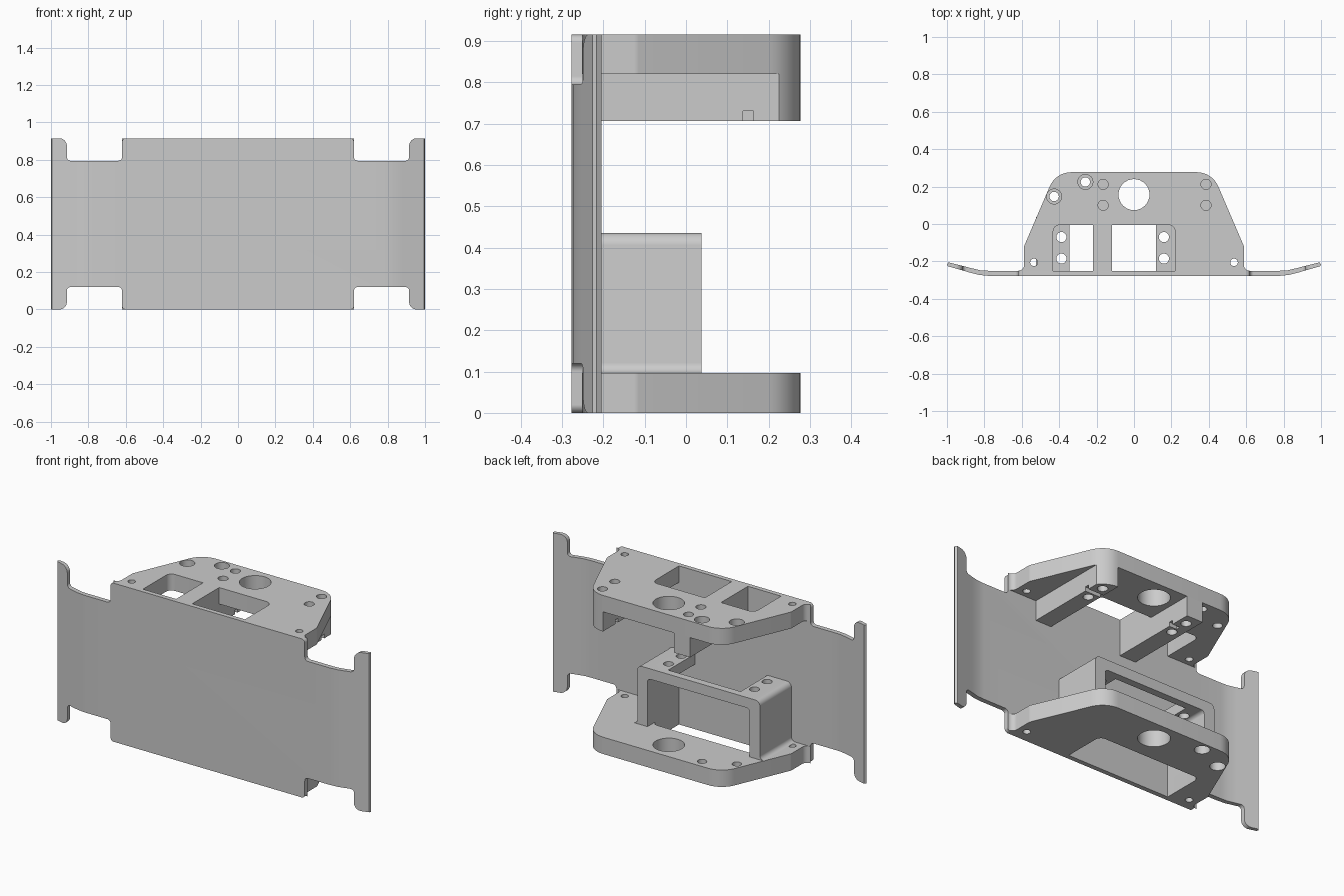
import bpy
import math
from mathutils import Vector

cube = bpy.data.objects.get("Cube")
if cube:
    bpy.data.objects.remove(cube, do_unlink=True)

H = 0.915                      # overall height
BACK = -0.25                   # rear face of the front plate

grey = bpy.data.materials.new("plain grey")
grey.use_nodes = True
COLOUR = (0.6, 0.6, 0.6, 1)
grey.diffuse_color = COLOUR
grey.node_tree.nodes["Principled BSDF"].inputs["Base Color"].default_value = COLOUR


def rounded(corners, steps=8):
    """Round each (x, y, radius) corner of a closed outline."""
    out = []
    for i, (x, y, r) in enumerate(corners):
        p = Vector((x, y))
        if r == 0:
            out.append(p)
            continue
        a = (Vector(corners[i - 1][:2]) - p).normalized()
        b = (Vector(corners[(i + 1) % len(corners)][:2]) - p).normalized()
        half = a.angle(b) / 2
        centre = p + (a + b).normalized() * (r / math.sin(half))
        start = p + a * (r / math.tan(half)) - centre
        end = p + b * (r / math.tan(half)) - centre
        for k in range(steps + 1):
            out.append(centre + start.lerp(end, k / steps).normalized() * r)
    return out


def prism(name, outline, lo, hi, axis="z"):
    """Extrude a 2D outline along z (outline in xy) or y (outline in xz)."""
    n = len(outline)
    verts = []
    for h in (lo, hi):
        verts += [(p[0], p[1], h) if axis == "z" else (p[0], h, p[1]) for p in outline]
    faces = [list(range(n)), list(range(n, 2 * n))]
    faces += [(i, (i + 1) % n, n + (i + 1) % n, n + i) for i in range(n)]
    mesh = bpy.data.meshes.new(name)
    mesh.from_pydata(verts, [], faces)
    mesh.materials.append(grey)
    ob = bpy.data.objects.new(name, mesh)
    bpy.context.collection.objects.link(ob)
    select(ob)
    bpy.ops.object.mode_set(mode="EDIT")
    bpy.ops.mesh.select_all(action="SELECT")
    bpy.ops.mesh.normals_make_consistent(inside=False)
    bpy.ops.object.mode_set(mode="OBJECT")
    return ob


def select(ob):
    bpy.ops.object.select_all(action="DESELECT")
    ob.select_set(True)
    bpy.context.view_layer.objects.active = ob


def box(name, x0, x1, y0, y1, z0, z1, r=0):
    """Box whose two rear vertical edges may be rounded."""
    return prism(name, rounded([(x0, y0, 0), (x1, y0, 0), (x1, y1, r), (x0, y1, r)]), z0, z1)


def hole(x, y, r, z0=-1, z1=2):
    ring = [(x + r * math.cos(k * math.tau / 32), y + r * math.sin(k * math.tau / 32))
            for k in range(32)]
    return prism("cutter", ring, z0, z1)


def cut(ob, cutters, operation="DIFFERENCE"):
    """Apply each cutter to the part, then discard it."""
    select(ob)
    for c in cutters:
        m = ob.modifiers.new("cut", "BOOLEAN")
        m.operation, m.solver, m.object = operation, "EXACT", c
        bpy.ops.object.modifier_apply(modifier=m.name)
        bpy.data.objects.remove(c, do_unlink=True)


def mirrored(half):
    """Complete a right-half outline, listed front to back, across x = 0."""
    return half + [(-p[0], *p[1:]) for p in reversed(half)]


# Front plate: bent section trimmed by a notched front outline
bend = [(0.78, -0.277), (0.83, -0.272), (0.88, -0.259), (0.995, -0.226),
        (1, -0.216), (0.992, -0.205), (0.87, -0.236), (0.82, -0.248), (0.78, BACK)]
front_plate = prism("front_plate", mirrored(bend), 0, H)
notch = [(0.62, 0, 0.02), (0.62, 0.12, 0.02), (0.915, 0.12, 0.02),
         (0.915, 0, 0.04), (1.01, 0, 0)]
right = notch + [(x, H - z, r) for x, z, r in reversed(notch)]
trim = prism("trim", rounded(mirrored(right)), -0.4, 0, "y")
cut(front_plate, [trim], "INTERSECT")

# Top and bottom flanges share one outline
side = [(0.62, BACK, 0), (0.588, BACK, 0.03), (0.588, -0.12, 0.03), (0.418, 0.277, 0.125)]
outline = rounded(mirrored(side))
top_flange = prism("top_flange", outline, 0.82, H)
bottom_flange = prism("bottom_flange", outline, 0, 0.097)


def common_holes():
    return [hole(0, 0.157, 0.083), hole(-0.535, -0.205, 0.02), hole(0.535, -0.205, 0.02)]


BORES = [(-0.427, 0.147), (-0.26, 0.225)]
TOP_SCREWS = [(x, y) for x in (-0.165, 0.385) for y in (0.1, 0.212)]
LOW_SCREWS = [(x, y) for x in (-0.388, 0.16) for y in (-0.07, -0.185)]

cut(bottom_flange, common_holes()
    + [hole(x, y, 0.025) for x, y in BORES]
    + [hole(x, y, 0.04, -1, 0.045) for x, y in BORES]
    + [box("cutter", -0.432, 0.22, -0.3, -0.005, -1, 1, 0.035)])

cut(top_flange, common_holes()
    + [hole(x, y, 0.025) for x, y in BORES]
    + [hole(x, y, 0.04, 0.87, 2) for x, y in BORES]
    + [hole(x, y, 0.027) for x, y in TOP_SCREWS])
window = box("cutter", -0.432, 0.22, -0.3, -0.005, 0.5, 1, 0.035)
cut(window, [box("bar", -0.22, -0.117, -0.4, 0.2, 0.4, 1.1)])
cut(top_flange, [window])

# Hanging rails under the top flange, ending on its outline
rails = []
for name, x0, x1 in (("right_rail", -0.22, -0.117), ("left_rail", 0.337, 0.437)):
    rail = box(name, x0, x1, -0.3, 0.4, 0.706, 0.82)
    cut(rail, [prism("trim", outline, 0.5, 1)], "INTERSECT")
    cut(rail, [hole(x, y, 0.027) for x, y in TOP_SCREWS if x0 < x < x1]
        + [box("cutter", -0.165, 0.6, 0.138, 0.163, 0.6, 0.73)])
    rails.append(rail)

# Lower bracket: an arch with filleted feet and an open top
arch = [(-0.525, 0.097, 0), (-0.498, 0.097, 0.025), (-0.498, 0.435, 0.03),
        (0.285, 0.435, 0.03), (0.285, 0.097, 0.025), (0.312, 0.097, 0)]
lower_bracket = prism("lower_bracket", rounded(arch), BACK, 0.037, "y")
inside = [(-0.432, 0, 0), (-0.432, 0.375, 0.02), (0.22, 0.375, 0.02), (0.22, 0, 0)]
cut(lower_bracket, [prism("cutter", rounded(inside), -0.4, 0.2, "y"),
                    box("cutter", -0.345, 0.117, -0.4, -0.005, 0.2, 1)]
    + [hole(x, y, 0.027) for x, y in LOW_SCREWS])

for ob in [front_plate, top_flange, bottom_flange, lower_bracket] + rails:
    select(ob)
    bpy.ops.object.shade_smooth_by_angle(angle=math.radians(30))
